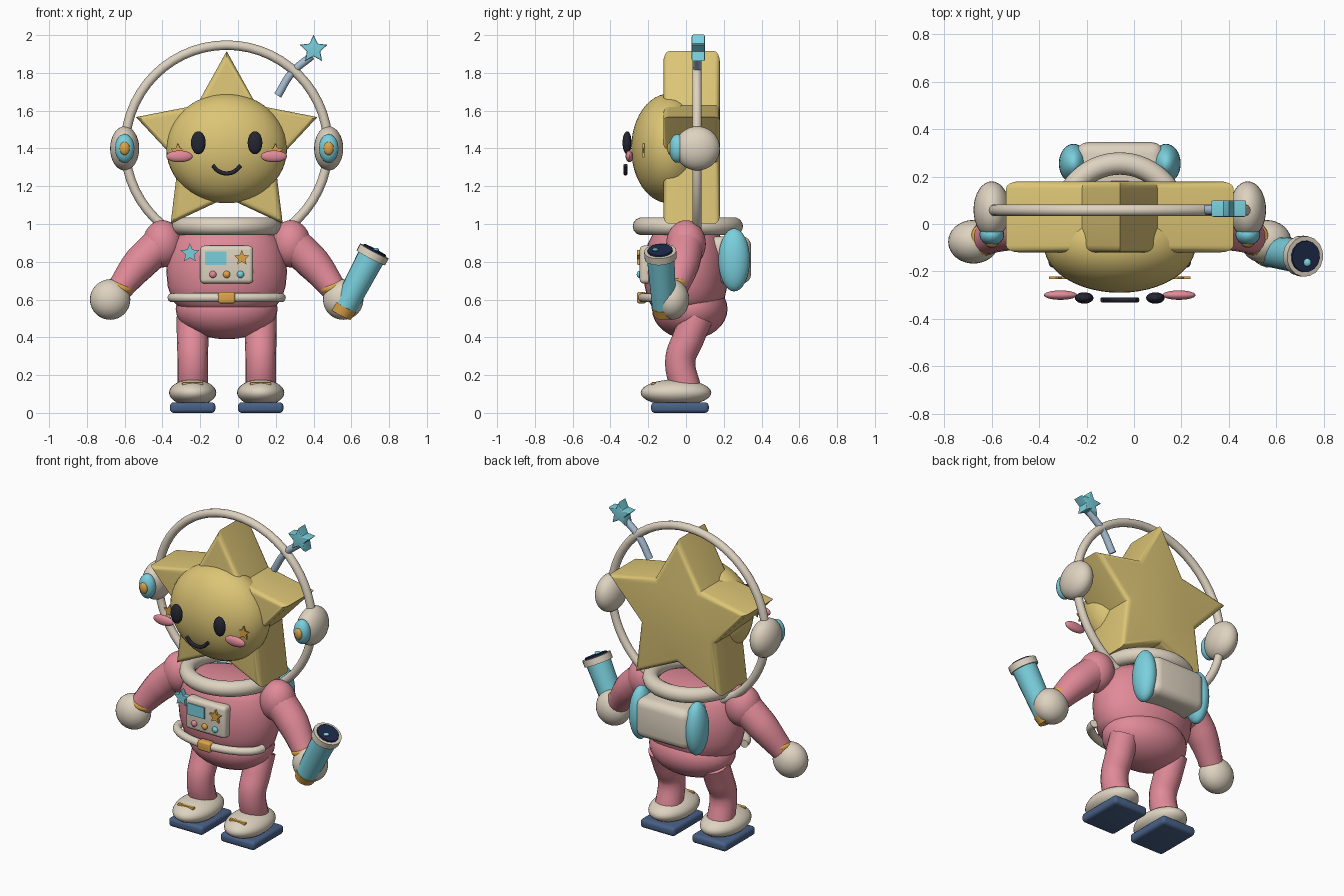
import bpy, bmesh, math
from mathutils import Vector

if "Cube" in bpy.data.objects:
    bpy.data.objects.remove(bpy.data.objects["Cube"])

CX = -0.06  # the figure's own symmetry plane


def material(name, r, g, b):
    m = bpy.data.materials.new(name)
    m.diffuse_color = (r, g, b, 1)
    m.use_nodes = True
    m.node_tree.nodes["Principled BSDF"].inputs["Base Color"].default_value = m.diffuse_color
    return m


YELLOW = material("star yellow", 0.72, 0.56, 0.18)
PINK = material("suit pink", 0.745, 0.254, 0.314)
CREAM = material("cream", 0.73, 0.65, 0.53)
CYAN = material("cyan", 0.195, 0.63, 0.73)
NAVY = material("sole navy", 0.065, 0.117, 0.238)
BLACK = material("face black", 0.018, 0.019, 0.032)
GOLD = material("gold", 0.73, 0.376, 0.07)
STEEL = material("pale steel", 0.376, 0.503, 0.631)
LENS = material("lens blue", 0.013, 0.023, 0.07)


def finish(ob, name, mat, angle=35):
    ob.name = name
    ob.data.materials.clear()
    ob.data.materials.append(mat)
    bpy.ops.object.select_all(action='DESELECT')
    ob.select_set(True)
    bpy.context.view_layer.objects.active = ob
    bpy.ops.object.shade_smooth_by_angle(angle=math.radians(angle))
    return ob


def from_bmesh(bm, name, mat, loc=(0, 0, 0), angle=35):
    bmesh.ops.recalc_face_normals(bm, faces=bm.faces)
    me = bpy.data.meshes.new(name)
    bm.to_mesh(me)
    bm.free()
    ob = bpy.data.objects.new(name, me)
    bpy.context.collection.objects.link(ob)
    ob.location = loc
    return finish(ob, name, mat, angle)


def ball(name, loc, rad, mat, seg=32):
    bm = bmesh.new()
    bmesh.ops.create_uvsphere(bm, u_segments=seg, v_segments=seg // 2, radius=1)
    bmesh.ops.scale(bm, vec=rad, verts=bm.verts)
    return from_bmesh(bm, name, mat, loc)


def box(name, loc, size, mat, bevel=0.0, seg=4):
    bm = bmesh.new()
    bmesh.ops.create_cube(bm, size=1)
    bmesh.ops.scale(bm, vec=size, verts=bm.verts)
    if bevel:
        bmesh.ops.bevel(bm, geom=bm.edges[:], offset=bevel, segments=seg,
                        profile=0.5, affect='EDGES')
    return from_bmesh(bm, name, mat, loc)


def star(name, loc, outer, inner, depth, mat, bevel=0.0):
    bm = bmesh.new()
    rings = []
    for y in (-depth / 2, depth / 2):
        ring = []
        for i in range(10):
            a = math.pi / 2 + i * math.pi / 5
            r = inner if i % 2 else outer
            ring.append(bm.verts.new((r * math.cos(a), y, r * math.sin(a))))
        bm.faces.new(ring)
        rings.append(ring)
    front, back = rings
    for i in range(10):
        j = (i + 1) % 10
        bm.faces.new((front[i], front[j], back[j], back[i]))
    if bevel:
        bmesh.ops.recalc_face_normals(bm, faces=bm.faces)
        rim = [e for e in bm.edges if abs(e.verts[0].co.y - e.verts[1].co.y) < 1e-4]
        bmesh.ops.bevel(bm, geom=rim, offset=bevel, segments=4,
                        profile=0.5, affect='EDGES')
    return from_bmesh(bm, name, mat, loc, 30)


def tube(name, pts, radii, mat, smooth=True):
    cu = bpy.data.curves.new(name, 'CURVE')
    cu.dimensions = '3D'
    cu.bevel_depth = 1
    cu.bevel_resolution = 6
    cu.resolution_u = 8
    cu.use_fill_caps = True
    sp = cu.splines.new('BEZIER')
    sp.bezier_points.add(len(pts) - 1)
    for p, co, r in zip(sp.bezier_points, pts, radii):
        p.co, p.radius = co, r
        p.handle_left_type = p.handle_right_type = 'AUTO' if smooth else 'VECTOR'
    ob = bpy.data.objects.new(name, cu)
    bpy.context.collection.objects.link(ob)
    bpy.ops.object.select_all(action='DESELECT')
    ob.select_set(True)
    bpy.context.view_layer.objects.active = ob
    bpy.ops.object.convert(target='MESH')
    return finish(bpy.context.view_layer.objects.active, name, mat)


def ring(name, loc, major, minor, mat, rot=(0, 0, 0)):
    bpy.ops.mesh.primitive_torus_add(major_radius=major, minor_radius=minor, location=loc,
                                     rotation=rot, major_segments=56, minor_segments=14)
    return finish(bpy.context.object, name, mat)


def lathe(name, loc, profile, y_scale, mat, n=40):
    bm = bmesh.new()
    rows = [[bm.verts.new((r * math.cos(2 * math.pi * i / n),
                           y_scale * r * math.sin(2 * math.pi * i / n), z))
             for i in range(n)] for r, z in profile]
    for a, b in zip(rows, rows[1:]):
        for i in range(n):
            bm.faces.new((a[i], a[(i + 1) % n], b[(i + 1) % n], b[i]))
    bm.faces.new(rows[0])
    bm.faces.new(rows[-1])
    return from_bmesh(bm, name, mat, loc, 50)


# Head: star body with a round face
star("head_star", (CX, 0.03, 1.41), 0.505, 0.27, 0.30, YELLOW, 0.03)
ball("face", (CX, -0.09, 1.40), (0.32, 0.20, 0.29), YELLOW, 48)
tube("mouth", [(CX + x, -0.32, z) for x, z in
               ((-0.075, 1.31), (-0.04, 1.278), (0, 1.268), (0.04, 1.278), (0.075, 1.31))],
     [0.011] * 5, BLACK)

# Helmet hoop, collar and antenna
ring("helmet_hoop", (CX, 0.058, 1.41), 0.537, 0.025, CREAM, (math.pi / 2, 0, 0))
ring("collar", (CX, 0.01, 0.988), 0.245, 0.047, CREAM)
tube("antenna_rod", [(0.21, 0.06, 1.68), (0.285, 0.06, 1.80), (0.39, 0.06, 1.89)],
     [0.021] * 3, STEEL)
star("antenna_star", (0.40, 0.065, 1.925), 0.077, 0.037, 0.07, CYAN, 0.006)

# Torso, hips and belt
lathe("torso", (CX, 0.0, 0), [(0.20, 0.965), (0.25, 0.95), (0.285, 0.90), (0.31, 0.83),
                              (0.32, 0.75), (0.312, 0.67), (0.29, 0.60), (0.255, 0.56),
                              (0.20, 0.54)], 0.70, PINK)
ball("hips", (CX, 0.02, 0.55), (0.27, 0.20, 0.16), PINK)
arc = [math.pi + math.pi * i / 10 for i in range(11)]
tube("belt", [(CX + 0.29 * math.cos(a), -0.08 + 0.15 * math.sin(a), 0.61) for a in arc],
     [0.024] * 11, CREAM)
box("belt_buckle", (CX, -0.235, 0.61), (0.09, 0.05, 0.06), GOLD, 0.012)

# Chest panel
box("chest_panel", (CX, -0.21, 0.785), (0.28, 0.07, 0.20), CREAM, 0.022)
box("panel_screen", (-0.118, -0.247, 0.818), (0.115, 0.009, 0.072), CYAN)
star("panel_star", (0.02, -0.25, 0.82), 0.042, 0.020, 0.02, GOLD)
for i, m in enumerate((PINK, GOLD, CYAN)):
    ball("panel_button", (CX + 0.073 * (i - 1), -0.247, 0.733), (0.019, 0.014, 0.019), m, 16)
star("chest_badge", (-0.255, -0.19, 0.845), 0.052, 0.024, 0.03, CYAN)

# Backpack
box("backpack", (CX, 0.225, 0.81), (0.37, 0.24, 0.25), CREAM, 0.05)

# Paired parts
for s, side in ((-1, "left"), (1, "right")):
    def at(dx, y, z):
        return (CX + s * dx, y, z)

    # face details
    ball(side + "_eye", at(0.15, -0.312, 1.43), (0.039, 0.024, 0.061), BLACK, 24)
    ball(side + "_cheek", at(0.25, -0.30, 1.358), (0.07, 0.02, 0.031), PINK, 24)
    star(side + "_freckle_star", at(0.258, -0.226, 1.385), 0.042, 0.020, 0.010, GOLD)

    # ear pods
    ball(side + "_ear_pod", at(0.54, 0.06, 1.40), (0.077, 0.12, 0.117), CREAM)
    ball(side + "_ear_disc", at(0.54, -0.045, 1.40), (0.052, 0.045, 0.076), CYAN, 24)
    ball(side + "_ear_button", at(0.54, -0.082, 1.40), (0.027, 0.018, 0.036), GOLD, 16)

    # arms
    ball(side + "_shoulder", at(0.34, 0.0, 0.895), (0.105, 0.105, 0.125), PINK)
    tube(side + "_arm", [at(0.33, 0, 0.91), at(0.46, -0.02, 0.79), at(0.58, -0.065, 0.64)],
         [0.098, 0.092, 0.066], PINK)
    ring(side + "_cuff", at(0.56, -0.06, 0.672), 0.052, 0.021, GOLD, (0.15, s * -0.35, 0))
    ball(side + "_hand", at(0.617, -0.075, 0.60), (0.107, 0.092, 0.107), CREAM)

    # legs and shoes
    tube(side + "_leg", [at(0.18, 0.06, 0.51), at(0.18, 0.01, 0.39),
                         at(0.18, -0.03, 0.28), at(0.18, 0.005, 0.11)],
         [0.085, 0.084, 0.08, 0.08], PINK)
    ball(side + "_shoe", at(0.18, -0.053, 0.107), (0.125, 0.187, 0.07), CREAM)
    box(side + "_sole", at(0.18, -0.032, 0.028), (0.24, 0.305, 0.056), NAVY, 0.02)
    box(side + "_shoe_strap", at(0.18, -0.172, 0.154), (0.112, 0.022, 0.02), GOLD, 0.007, 2)

    # backpack tank
    ball(side + "_tank", at(0.195, 0.255, 0.81), (0.062, 0.083, 0.167), CYAN)

# Spyglass held in one hand
base, tip = Vector((0.56, -0.115, 0.55)), Vector((0.708, -0.135, 0.83))
axis = (tip - base).normalized()


def barrel(name, start, length, r0, r1, mat):
    tube(name, [start, start + axis * length], [r0, r1], mat, False)


barrel("spyglass_body", base, (tip - base).length, 0.064, 0.074, CYAN)
barrel("spyglass_end", base - axis * 0.035, 0.05, 0.058, 0.068, GOLD)
barrel("spyglass_rim", tip - axis * 0.01, 0.04, 0.086, 0.086, CREAM)
barrel("spyglass_lens", tip + axis * 0.025, 0.014, 0.068, 0.066, LENS)
ball("lens_glint", tip + axis * 0.038 + Vector((0.005, -0.025, 0)), (0.017, 0.017, 0.01), CYAN, 16)
